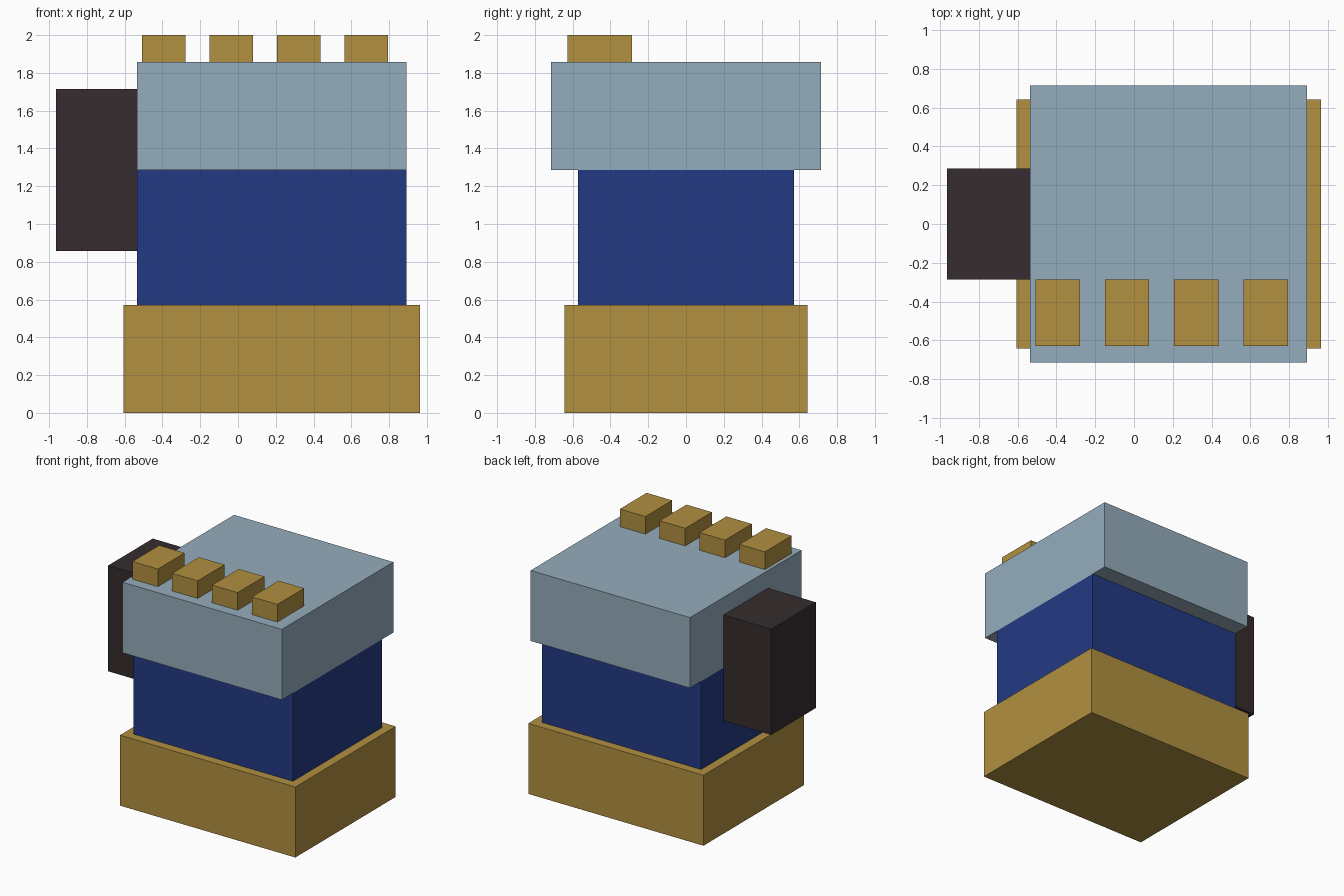
import bpy
import bmesh
from mathutils import Matrix, Vector

if "Cube" in bpy.data.objects:
    bpy.data.objects.remove(bpy.data.objects["Cube"], do_unlink=True)

U = 1 / 7          # modelling unit
CX = 1.25          # centre of the body in x, in units


def linear(c):
    c /= 255
    return c / 12.92 if c <= 0.04045 else ((c + 0.055) / 1.055) ** 2.4


def material(name, *rgb):
    mat = bpy.data.materials.new(name)
    mat.use_nodes = True
    colour = (*map(linear, rgb), 1)
    mat.diffuse_color = colour
    mat.node_tree.nodes["Principled BSDF"].inputs["Base Color"].default_value = colour
    return mat


def box(name, mat, centre, size):
    """Box with centre and size given in units."""
    bm = bmesh.new()
    bmesh.ops.create_cube(bm, size=U, matrix=Matrix.Diagonal((*size, 1)))
    mesh = bpy.data.meshes.new(name)
    bm.to_mesh(mesh)
    bm.free()
    mesh.materials.append(mat)
    obj = bpy.data.objects.new(name, mesh)
    obj.location = Vector(centre) * U
    bpy.context.collection.objects.link(obj)
    return obj


gold = material("gold", 177, 144, 64)
steel = material("steel blue", 149, 172, 188)
navy = material("navy blue", 35, 58, 132)
dark = material("dark brown", 54, 44, 46)

# Stacked main blocks
box("base", gold, (CX, 0, 2), (11, 9, 4))
box("body", navy, (CX, 0, 6.5), (10, 8, 5))
box("upper_block", steel, (CX, 0, 11), (10, 10, 4))

# Block on the right side
box("side_block", dark, (-5.25, 0, 9), (3, 4, 6))

# Row of studs along the front of the top
for i in range(4):
    box(f"stud_{i + 1}", gold, (-2.75 + 2.5 * i, -3.2, 13.5), (1.6, 2.4, 1))
